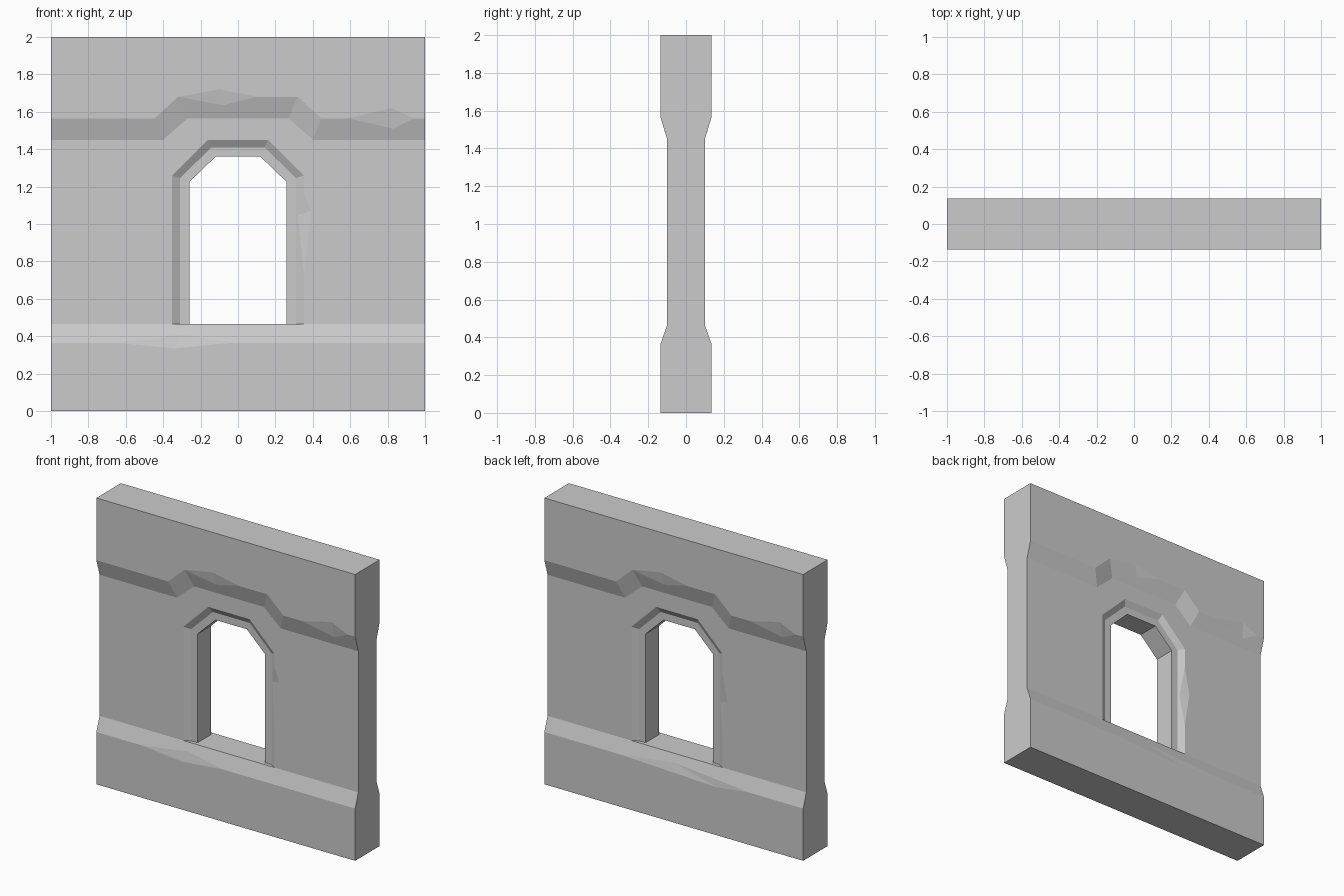
import bpy, bmesh
from mathutils import Vector

if "Cube" in bpy.data.objects:
    bpy.data.objects.remove(bpy.data.objects["Cube"])

YF, YW, YJ = -0.135, -0.10, -0.075      # thick face, recessed wall, door frame
Z1, Z2, Z3, Z4, Z5 = 0.365, 0.465, 1.45, 1.565, 1.68

bm = bmesh.new()


def line(y, pts):
    return [Vector((x, y, z)) for x, z in pts]


def mirrored(half):
    return half + [(-x, z) for x, z in reversed(half)]


# Left halves of the outlines, mirrored to the right
hood_low = line(YW, mirrored([(-1, Z3), (-0.4, Z3), (-0.27, Z4)]))
hood_up = line(YF, mirrored([(-1, Z4), (-0.445, Z4), (-0.32, Z5)]))
arch_out = line(YW, mirrored([(-0.352, Z2), (-0.352, 1.26), (-0.16, 1.45)]))
arch_mid = line(YJ, mirrored([(-0.31, Z2), (-0.31, 1.245), (-0.142, 1.41)]))
arch_in = line(YJ, mirrored([(-0.26, Z2), (-0.26, 1.225), (-0.12, 1.36)]))


def turn(p, back):
    return Vector((-p.x, -p.y, p.z)) if back else p


def build_side(back, plinth_chip, jamb_chip):
    def face(pts):
        bm.faces.new([bm.verts.new(turn(p, back)) for p in pts])

    def chip(a, b, p, q):
        # broken edge a-b: p lies on the flat face, q on the slope
        a, b, p, q = map(Vector, (a, b, p, q))
        face([a, q, p])
        face([q, b, p])
        return [a, p, b], [a, q, b]

    # Chipped edges
    xa, xb, xp, xq = plinth_chip
    pl_flat, pl_slope = chip((xa, YF, Z1), (xb, YF, Z1),
                             (xp, YF, 0.335), (xq, -0.119, 0.41))
    hd_flat, hd_slope = chip(hood_up[2], (0.1, YF, Z5),
                             (-0.1, YF, 1.72), (-0.08, -0.1213, 1.635))
    rt_flat, rt_slope = chip((0.59, YF, Z4), (0.94, YF, Z4),
                             (0.82, YF, 1.62), (0.83, -0.1183, 1.51))
    za, zb, zp = jamb_chip
    jb_flat, jb_slope = chip((0.352, YW, za), (0.352, YW, zb),
                             (0.39, YW, zp), (0.32, -0.081, zp - 0.02))

    # Plinth face and its sloped top
    l, r = Vector((-1, YF, Z1)), Vector((1, YF, Z1))
    face(line(YF, [(1, 0), (-1, 0)]) + [l] + pl_flat + [r])
    sill = line(YW, [(1, Z2), (0.352, Z2), (-0.352, Z2), (-1, Z2)])
    face([l] + pl_slope + [r] + sill)

    # Recessed wall around the doorway
    face([sill[3]] + arch_out[:5] + jb_flat + [arch_out[5], sill[0]] + hood_low[::-1])

    # Sloped underside of the raised upper wall
    for i in range(5):
        extra = {2: hd_slope[1:], 4: rt_slope}.get(i, [])
        face([hood_low[i], hood_up[i]] + extra + [hood_up[i + 1], hood_low[i + 1]])

    # Upper wall face
    face(hood_up[:2] + hd_flat + hood_up[3:5] + rt_flat + [hood_up[5]]
         + line(YF, [(1, 2), (-1, 2)]))

    # Door frame: chamfer, flat band, and half of the reveal
    for i in range(5):
        extra = jb_slope if i == 4 else []
        face([arch_out[i]] + extra + [arch_out[i + 1], arch_mid[i + 1], arch_mid[i]])
        face([arch_mid[i], arch_mid[i + 1], arch_in[i + 1], arch_in[i]])
        a, b = arch_in[i], arch_in[i + 1]
        face([a, b, Vector((b.x, 0, b.z)), Vector((a.x, 0, a.z))])

    # Half of the threshold
    face([arch_out[0], arch_mid[0], arch_in[0], Vector((-0.26, 0, Z2)),
          Vector((0.26, 0, Z2)), arch_in[5], arch_mid[5], arch_out[5]])


build_side(False, (-0.65, -0.03, -0.34, -0.3), (1.17, 0.73, 1.07))
build_side(True, (-0.41, 0.58, 0.33, 0.0), (1.12, 0.68, 0.93))

# Ends, top and bottom
prof = [(YF, 0), (YF, Z1), (YW, Z2), (YW, Z3), (YF, Z4), (YF, 2)]
prof += [(-y, z) for y, z in reversed(prof)]
for x in (-1, 1):
    bm.faces.new([bm.verts.new((x, y, z)) for y, z in prof])
for z in (0, 2):
    bm.faces.new([bm.verts.new((x, y, z)) for x, y in
                  ((-1, YF), (1, YF), (1, -YF), (-1, -YF))])

bmesh.ops.remove_doubles(bm, verts=bm.verts, dist=0.0005)
bmesh.ops.recalc_face_normals(bm, faces=bm.faces)
mesh = bpy.data.meshes.new("doorway_wall")
bm.to_mesh(mesh)
bm.free()
bpy.context.collection.objects.link(bpy.data.objects.new("doorway_wall", mesh))
